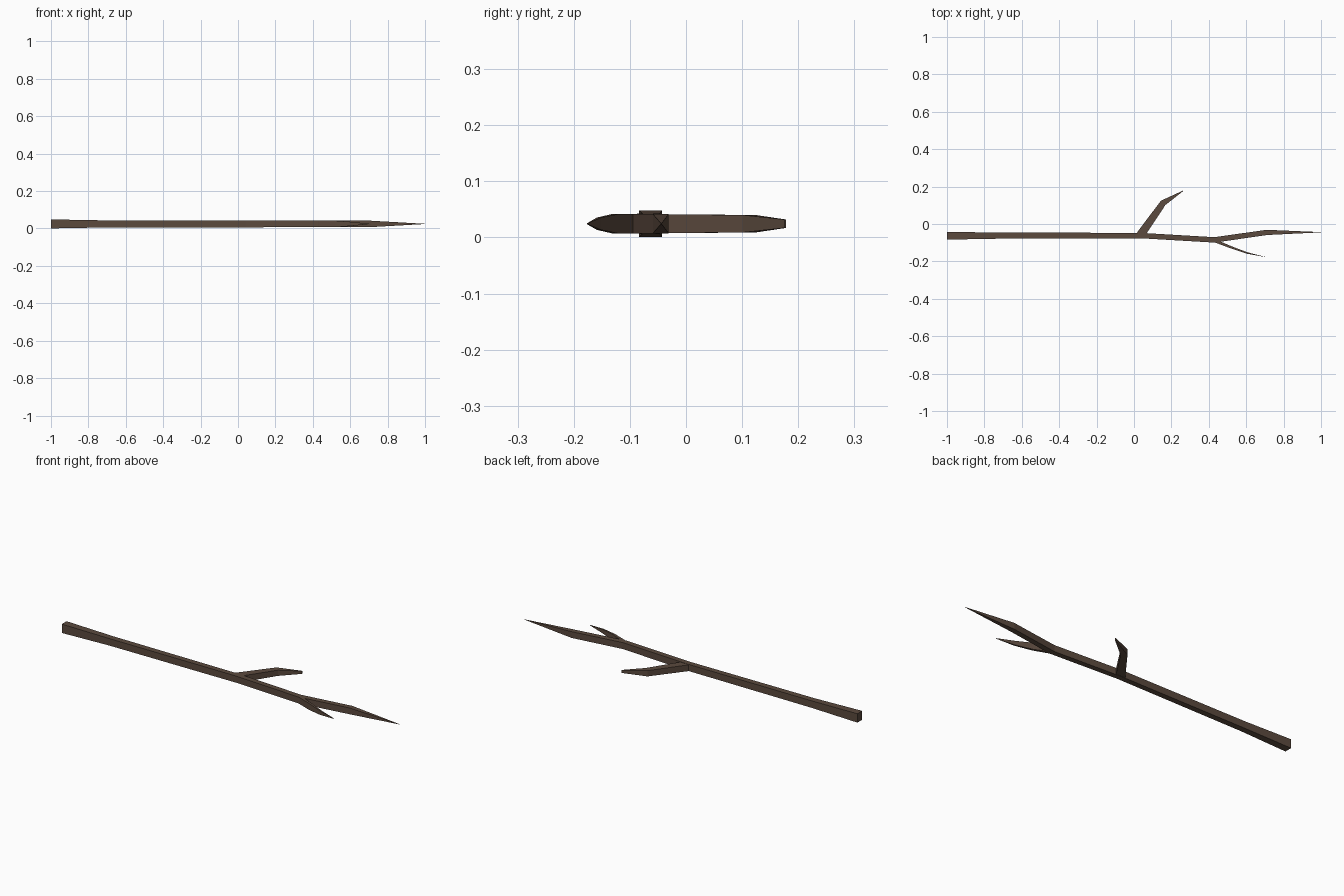
import bpy
from mathutils import Vector

if "Cube" in bpy.data.objects:
    bpy.data.objects.remove(bpy.data.objects["Cube"])

ZC = 0.0245  # centre height of the whole stick

bark = bpy.data.materials.new("dark brown bark")
bark.diffuse_color = (0.105, 0.068, 0.048, 1)
bark.use_nodes = True
bark.node_tree.nodes["Principled BSDF"].inputs["Base Color"].default_value = bark.diffuse_color


def limb(name, path):
    """Four-sided limb swept along (x, y, half width, half height) stations."""
    pts = [Vector((p[0], p[1], 0)) for p in path]
    verts, faces = [], []
    for i, (x, y, w, h) in enumerate(path):
        d = (pts[min(i + 1, len(pts) - 1)] - pts[max(i - 1, 0)]).normalized()
        side = Vector((-d.y, d.x, 0)) * w
        for s, t in ((1, -1), (-1, -1), (-1, 1), (1, 1)):
            verts.append((x + side.x * s, y + side.y * s, ZC + h * t))
    for i in range(len(path) - 1):
        for k in range(4):
            a, b = i * 4 + k, i * 4 + (k + 1) % 4
            faces.append((a, b, b + 4, a + 4))
    n = len(verts)
    faces += [(3, 2, 1, 0), (n - 4, n - 3, n - 2, n - 1)]
    me = bpy.data.meshes.new(name)
    me.from_pydata(verts, [], faces)
    me.materials.append(bark)
    ob = bpy.data.objects.new(name, me)
    bpy.context.collection.objects.link(ob)
    return ob


# Main stem, thick cut end to pointed tip
limb("main_stem", [
    (-1.00, -0.063, 0.0205, 0.0240),
    (-0.72, -0.062, 0.0165, 0.0190),
    (0.04, -0.062, 0.0145, 0.0180),
    (0.43, -0.085, 0.0145, 0.0175),
    (0.71, -0.045, 0.0140, 0.0170),
    (1.00, -0.044, 0.0006, 0.0006)])

# Larger side twig
limb("large_twig", [
    (0.035, -0.058, 0.0230, 0.0170),
    (0.156, 0.113, 0.0165, 0.0155),
    (0.262, 0.177, 0.0015, 0.0075)])

# Smaller side twig near the tip
limb("small_twig", [
    (0.425, -0.087, 0.0085, 0.0175),
    (0.520, -0.125, 0.0060, 0.0175),
    (0.605, -0.155, 0.0040, 0.0110),
    (0.700, -0.1755, 0.0006, 0.0010)])
